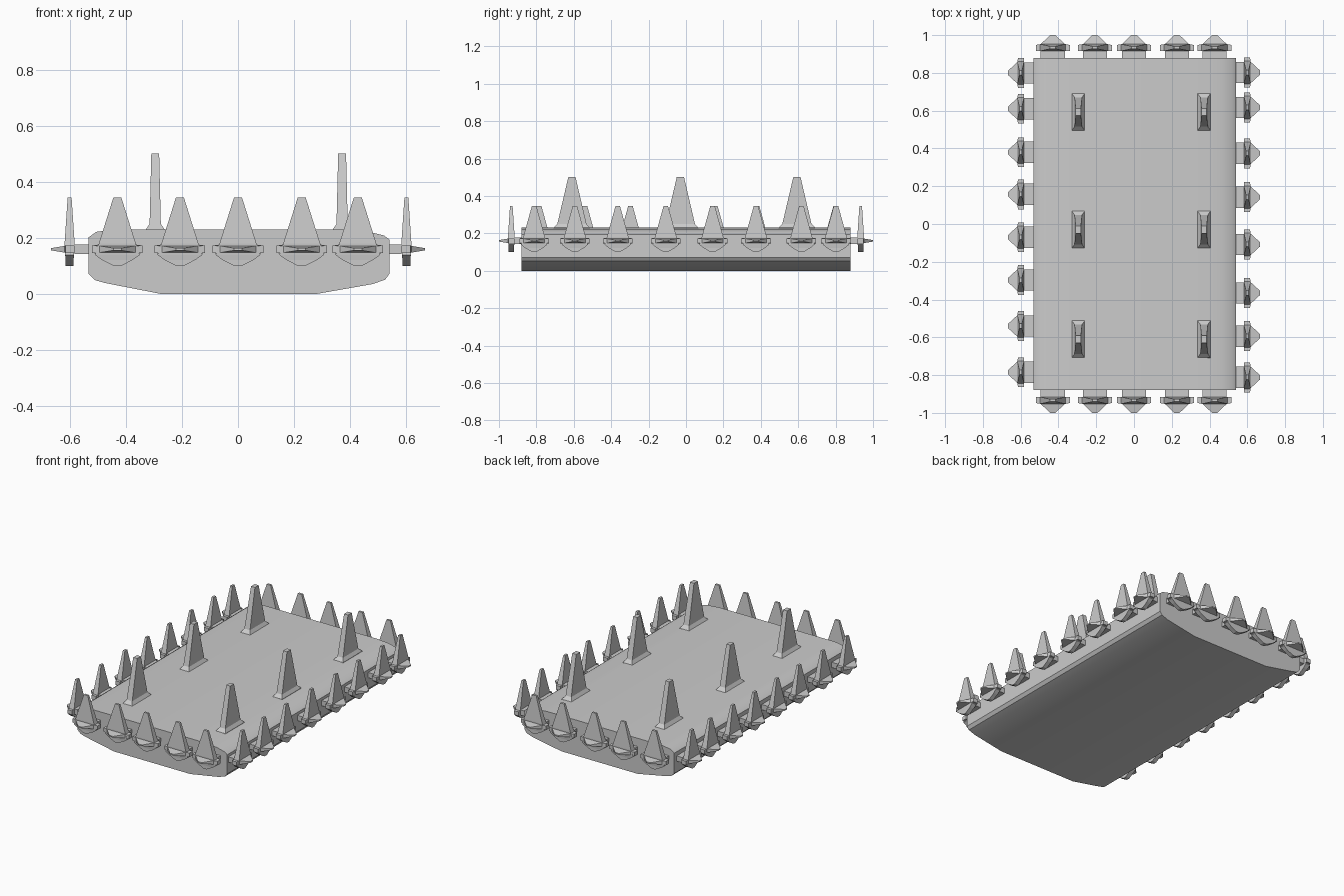
import bpy, bmesh, math
from mathutils import Matrix, Vector

if "Cube" in bpy.data.objects:
    bpy.data.objects.remove(bpy.data.objects["Cube"])


def make_object(name, bm):
    bmesh.ops.recalc_face_normals(bm, faces=bm.faces[:])
    mesh = bpy.data.meshes.new(name)
    bm.to_mesh(mesh)
    bm.free()
    ob = bpy.data.objects.new(name, mesh)
    bpy.context.collection.objects.link(ob)
    return ob


def loft(bm, rings):
    """Skin a stack of equal-length closed rings and cap both ends."""
    rows = [[bm.verts.new(p) for p in r] for r in rings]
    n = len(rows[0])
    for a, b in zip(rows, rows[1:]):
        for i in range(n):
            j = (i + 1) % n
            bm.faces.new((a[i], a[j], b[j], b[i]))
    bm.faces.new(rows[0])
    bm.faces.new(rows[-1])


CORNERS = [(-1, -1), (1, -1), (1, 1), (-1, 1)]


def upright(sections):
    # rectangles stacked in z: (z, half width x, half depth y)
    return [[(sx * w, sy * d, z) for sx, sy in CORNERS] for z, w, d in sections]


def outward(sections):
    # rectangles stacked along -y: (distance, half width x, half height z)
    return [[(sx * w, -o, sz * h) for sx, sz in CORNERS] for o, w, h in sections]


# Hull: extruded cross-section
profile = [(-.27, 0), (.275, 0), (.48, .036), (.525, .052), (.539, .072),
           (.539, .195), (.52, .209), (.465, .223), (.38, .23), (-.45, .23),
           (-.505, .222), (-.532, .203), (-.532, .072), (-.51, .05), (-.475, .04)]
bm = bmesh.new()
loft(bm, [[(x, y, z) for x, z in profile] for y in (-.88, .88)])
hull = make_object("hull", bm)
bpy.context.view_layer.objects.active = hull
hull.select_set(True)
bpy.ops.object.shade_smooth_by_angle(angle=math.radians(30))
hull.select_set(False)


# Rim spike: upright blade crossed by an outward point with a collar
def rim_spike(name, x, y, angle, width):
    bm = bmesh.new()
    loft(bm, upright([(-.06, .012, .014), (-.038, .055, .014), (-.02, .08, .016),
                      (.02, .066, .018), (.185, .014, .007)]))
    loft(bm, outward([(-.075, .064, .017), (-.018, .064, .017), (-.018, .09, .013),
                      (.014, .09, .013), (.018, .064, .012), (.066, .014, .004)]))
    bmesh.ops.scale(bm, vec=Vector((width, 1, 1)), verts=bm.verts[:])
    bmesh.ops.transform(bm, verts=bm.verts[:], matrix=Matrix.Translation((x, y, .16))
                        @ Matrix.Rotation(math.radians(angle), 4, 'Z'))
    make_object(name, bm)


for x in (-.43, -.207, 0, .227, .427):
    rim_spike("front_spike", x, -.934, 0, 1)
    rim_spike("back_spike", x, .934, 180, 1)
for y in (.80, .61, .38, .157, -.07, -.297, -.54, -.785):
    rim_spike("left_spike", -.6, y, -90, .88)
for y in (.802, .617, .374, .142, -.108, -.365, -.594, -.812):
    rim_spike("right_spike", .6, y, 90, .88)

# Deck spikes: tall blades on flared feet
for x in (-.295, .371):
    for y in (.593, -.03, -.61):
        bm = bmesh.new()
        loft(bm, upright([(.215, .034, .1), (.23, .034, .098), (.25, .02, .078),
                          (.502, .014, .019)]))
        bmesh.ops.translate(bm, verts=bm.verts[:], vec=(x, y, 0))
        make_object("deck_spike", bm)
